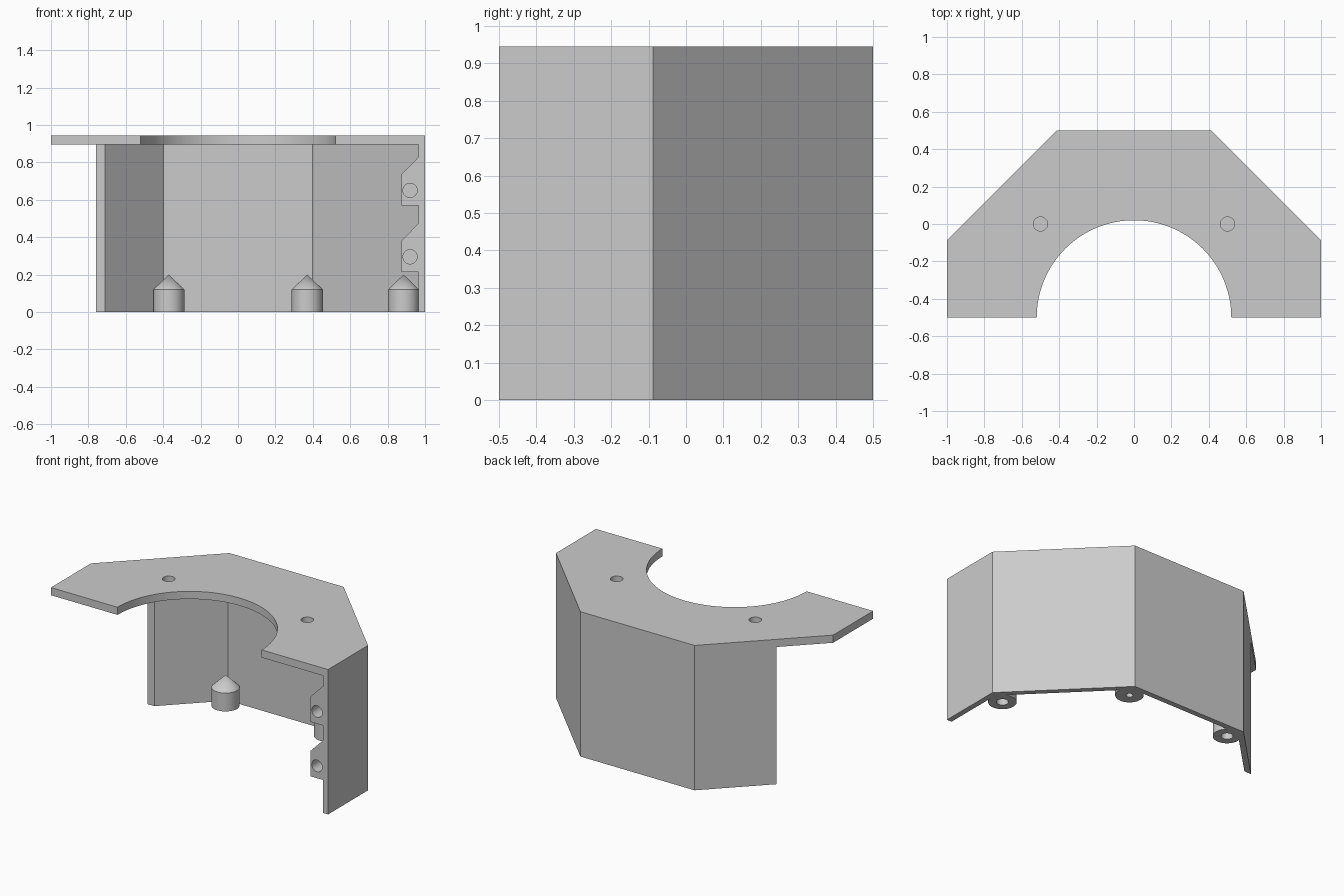
import bpy, bmesh
from math import sin, cos, pi, radians
from mathutils import Vector

if "Cube" in bpy.data.objects:
    bpy.data.objects.remove(bpy.data.objects["Cube"], do_unlink=True)

# One plain grey for everything
grey = bpy.data.materials.new("plain_grey")
grey.use_nodes = True
grey.diffuse_color = (0.6, 0.6, 0.6, 1)
grey.node_tree.nodes["Principled BSDF"].inputs["Base Color"].default_value = (0.6, 0.6, 0.6, 1)


def finish(name, bm):
    bmesh.ops.recalc_face_normals(bm, faces=bm.faces)
    mesh = bpy.data.meshes.new(name)
    bm.to_mesh(mesh)
    bm.free()
    mesh.materials.append(grey)
    ob = bpy.data.objects.new(name, mesh)
    bpy.context.collection.objects.link(ob)
    return ob


def activate(ob):
    bpy.ops.object.select_all(action='DESELECT')
    ob.select_set(True)
    bpy.context.view_layer.objects.active = ob


def smooth(ob):
    activate(ob)
    bpy.ops.object.shade_smooth_by_angle(angle=radians(30))


def prism(name, points, direction):
    """Extrude a closed outline of 3D points along a direction."""
    bm = bmesh.new()
    face = bm.faces.new([bm.verts.new(p) for p in points])
    ext = bmesh.ops.extrude_face_region(bm, geom=[face], use_keep_orig=True)
    verts = [g for g in ext["geom"] if isinstance(g, bmesh.types.BMVert)]
    bmesh.ops.translate(bm, verts=verts, vec=direction)
    return finish(name, bm)


def drill(ob, center, radius, axis, depth):
    """Cut a blind round hole that starts at center and goes along axis."""
    axis = Vector(axis)
    u = axis.orthogonal().normalized()
    v = axis.cross(u)
    start = Vector(center) - axis * 0.02
    ring = [start + (u * cos(a) + v * sin(a)) * radius
            for a in (2 * pi * i / 32 for i in range(32))]
    cutter = prism("hole_cutter", ring, axis * (depth + 0.02))
    cutter.hide_render = True
    mod = ob.modifiers.new("hole", 'BOOLEAN')
    mod.operation = 'DIFFERENCE'
    mod.solver = 'EXACT'
    mod.object = cutter
    activate(ob)
    bpy.ops.object.modifier_apply(modifier=mod.name)
    bpy.data.objects.remove(cutter, do_unlink=True)


TOP, UNDER = 0.945, 0.895

# Folded wall: side, diagonal, back and a shortened far diagonal
outer = [(1, -0.5), (1, -0.088), (0.412, 0.5), (-0.412, 0.5), (-0.76, 0.152)]
inner = [(-0.71, 0.152), (-0.397, 0.465), (0.397, 0.465), (0.965, -0.103), (0.965, -0.5)]
prism("folded_wall", [(x, y, 0) for x, y in outer + inner], (0, 0, UNDER))

# Top plate with a half-round opening and two screw holes
R = 0.52
arc = [(-R * cos(pi * i / 64), -0.5 + R * sin(pi * i / 64)) for i in range(65)]
rim = [(1, -0.5), (1, -0.088), (0.412, 0.5)]
outline = arc + rim + [(-x, y) for x, y in reversed(rim)]
plate = prism("top_plate", [(x, y, UNDER) for x, y in outline], (0, 0, TOP - UNDER))
for x in (-0.5, 0.5):
    drill(plate, (x, 0, TOP), 0.038, (0, 0, -1), 0.04)
smooth(plate)

# Screw brackets on the inside of the side wall
for name, z in (("lower_bracket", 0.215), ("upper_bracket", 0.57)):
    shape = [(0.966, z), (0.873, z), (0.873, z + 0.165), (0.966, z + 0.26)]
    bracket = prism(name, [(x, -0.5, h) for x, h in shape], (0, 0.12, 0))
    drill(bracket, (0.92, -0.5, z + 0.08), 0.038, (0, 1, 0), 0.09)
    smooth(bracket)

# Pointed pegs in the wall corners, hollow from below
for name, x, y, bore in (("right_peg", -0.37, 0.4, 0.035),
                         ("middle_peg", 0.37, 0.4, 0.02),
                         ("left_peg", 0.885, -0.135, 0.035)):
    bm = bmesh.new()
    profile = [(0, 0.2), (0.083, 0.12), (0.083, 0), (bore, 0), (bore, 0.1), (0, 0.1)]
    verts = [bm.verts.new((r, 0, z)) for r, z in profile]
    edges = [bm.edges.new(pair) for pair in zip(verts, verts[1:])]
    bmesh.ops.spin(bm, geom=verts + edges, cent=(0, 0, 0), axis=(0, 0, 1),
                   angle=2 * pi, steps=40)
    bmesh.ops.remove_doubles(bm, verts=bm.verts, dist=0.0001)
    peg = finish(name, bm)
    peg.location = (x, y, 0)
    smooth(peg)
